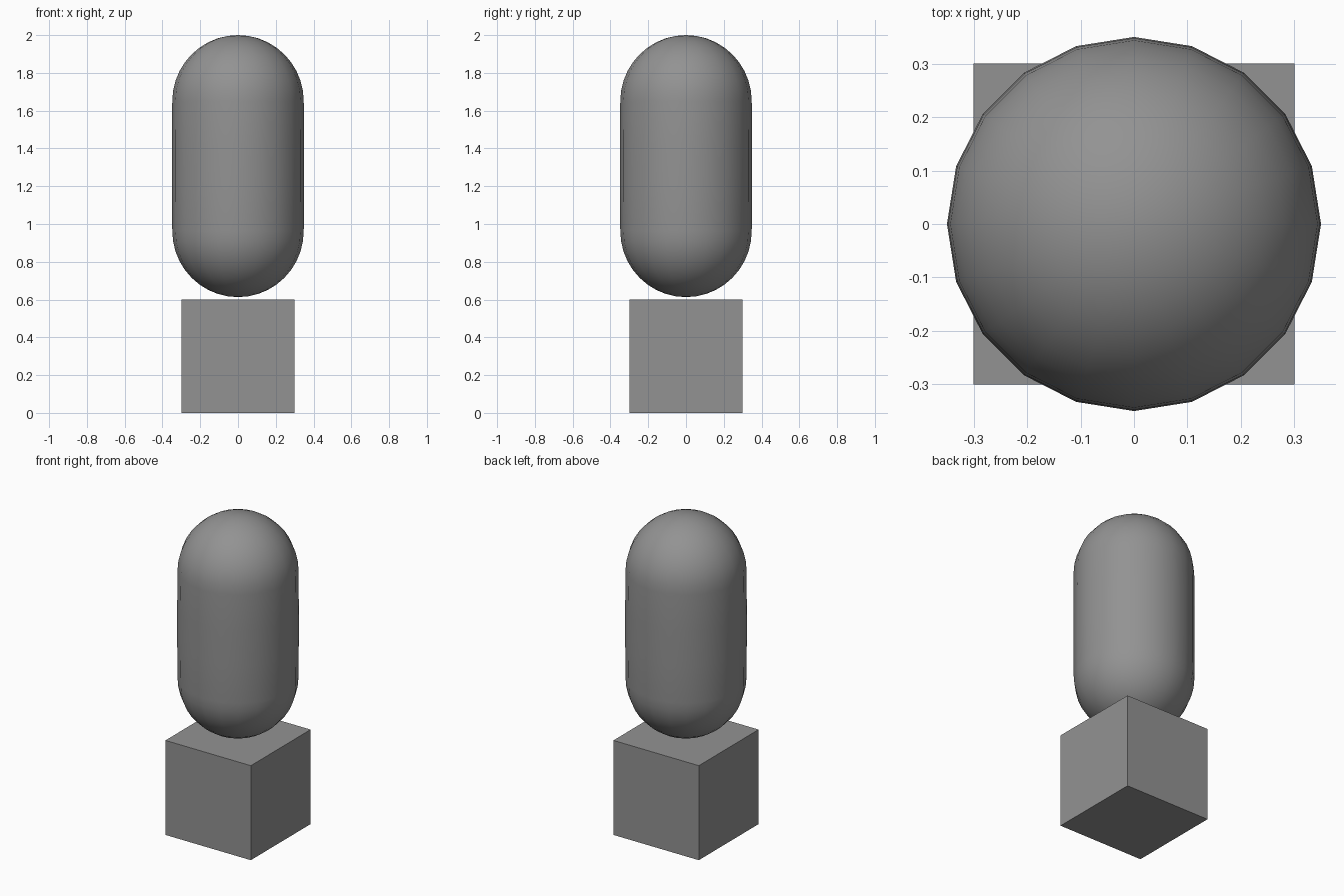
import bpy, bmesh
from math import sin, cos, pi
from mathutils import Vector

if "Cube" in bpy.data.objects:
    bpy.data.objects.remove(bpy.data.objects["Cube"])

SIDES = 20

# Shared dark grey
grey = bpy.data.materials.new("dark_grey")
grey.diffuse_color = (0.29, 0.29, 0.29, 1)
grey.use_nodes = True
grey.node_tree.nodes["Principled BSDF"].inputs["Base Color"].default_value = grey.diffuse_color

# Square base block
bpy.ops.mesh.primitive_cube_add(size=0.6, location=(0, 0, 0.3))
bpy.context.object.name = "base_block"
bpy.context.object.data.materials.append(grey)

# Capsule profile: lower dome, barely bulging wall, upper dome
R, LOW, HIGH, STEPS = 0.348, 0.963, 1.65, 10
lower = [(R * sin(a), LOW - 0.35 * cos(a)) for a in (i * pi / 2 / STEPS for i in range(STEPS + 1))]
upper = [(r, HIGH + LOW - z) for r, z in reversed(lower)]
profile = lower + [(0.35, 1.2), (0.35, 1.42)] + upper

# Capsule spun around the vertical axis
bm = bmesh.new()
verts = [bm.verts.new(Vector((r, 0, z))) for r, z in profile]
edges = [bm.edges.new(pair) for pair in zip(verts, verts[1:])]
bmesh.ops.spin(bm, geom=verts + edges, cent=(0, 0, 0), axis=(0, 0, 1),
               angle=2 * pi, steps=SIDES, use_duplicate=False)
bmesh.ops.remove_doubles(bm, verts=bm.verts, dist=1e-4)
bmesh.ops.recalc_face_normals(bm, faces=bm.faces)
for face in bm.faces:
    face.smooth = True
mesh = bpy.data.meshes.new("capsule")
bm.to_mesh(mesh)
bm.free()
mesh.materials.append(grey)
bpy.context.collection.objects.link(bpy.data.objects.new("capsule", mesh))
